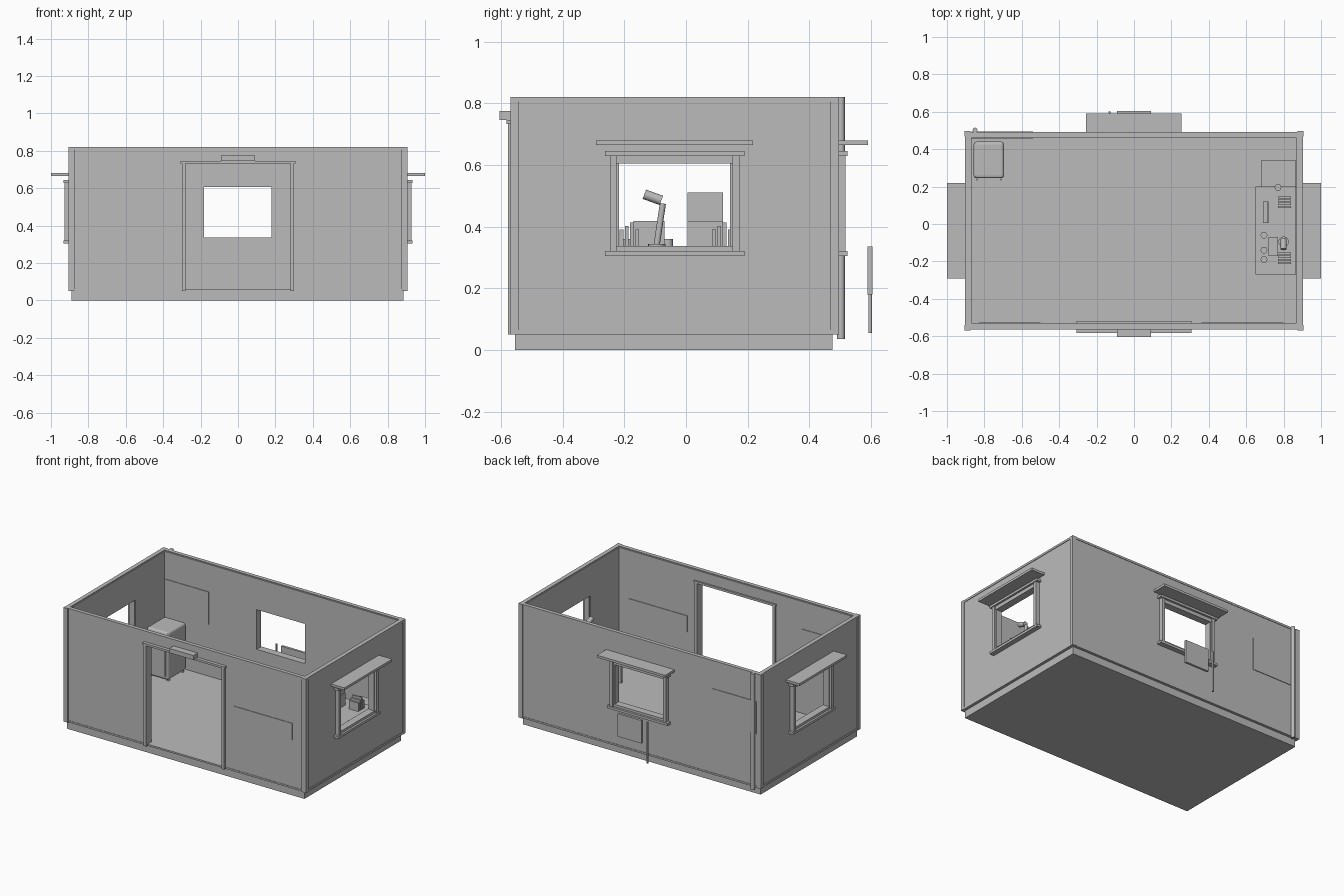
import bpy
import math
from mathutils import Vector

cube = bpy.data.objects.get("Cube")
if cube:
    bpy.data.objects.remove(cube)


def material(name, value):
    m = bpy.data.materials.new(name)
    m.use_nodes = True
    colour = (value, value, value, 1)
    m.diffuse_color = colour
    m.node_tree.nodes["Principled BSDF"].inputs["Base Color"].default_value = colour
    return m


GREY = material("plain grey", 0.5)


def finish(ob, name):
    ob.name = name
    ob.data.materials.append(GREY)
    return ob


def box(name, x, y, z):
    """Box from its (min, max) range on each axis."""
    ranges = (x, y, z)
    bpy.ops.mesh.primitive_cube_add(size=1, location=[sum(r) / 2 for r in ranges])
    ob = bpy.context.object
    ob.scale = [r[1] - r[0] for r in ranges]
    bpy.ops.object.transform_apply(location=False, rotation=False, scale=True)
    return finish(ob, name)


def rod(name, start, end, radius, sides=12):
    """Round bar between two points."""
    a, b = Vector(start), Vector(end)
    bpy.ops.mesh.primitive_cylinder_add(vertices=sides, radius=radius,
                                        depth=(b - a).length, location=(a + b) / 2)
    ob = bpy.context.object
    ob.rotation_euler = (b - a).to_track_quat("Z", "Y").to_euler()
    bpy.ops.object.shade_smooth_by_angle(angle=math.radians(40))
    return finish(ob, name)


def cut(target, name, x, y, z):
    cutter = box(name, x, y, z)
    cutter.hide_render = True
    cutter.hide_set(True)
    cutter.display_type = "WIRE"
    mod = target.modifiers.new(name, "BOOLEAN")
    mod.operation = "DIFFERENCE"
    mod.solver = "EXACT"
    mod.object = cutter


def bevel(ob, width):
    mod = ob.modifiers.new("rounded edges", "BEVEL")
    mod.width = width
    mod.segments = 3
    return ob


# Plinth and walls
box("plinth", (-0.89, 0.885), (-0.555, 0.475), (0, 0.052))
walls = box("walls", (-0.9, 0.9), (-0.56, 0.49), (0.05, 0.815))
cut(walls, "room_cutter", (-0.87, 0.87), (-0.53, 0.46), (0.06, 0.9))
cut(walls, "door_cutter", (-0.285, 0.285), (-0.7, -0.5), (0.06, 0.735))
cut(walls, "side_window_cutter", (-1.1, 1.1), (-0.225, 0.16), (0.335, 0.605))
cut(walls, "back_window_cutter", (-0.185, 0.18), (0.4, 0.6), (0.335, 0.605))

# Corner posts, top rails and bottom rails
for x in (-0.89, 0.89):
    for y in (-0.555, 0.482):
        box("corner_post", (x - 0.016, x + 0.016), (y - 0.014, y + 0.014), (0.05, 0.82))
    for z in (0.057, 0.813):
        box("side_rail", (x - 0.014, x + 0.014), (-0.56, 0.49), (z - 0.007, z + 0.007))
for y in (-0.55, 0.48):
    box("top_rail", (-0.9, 0.9), (y - 0.013, y + 0.013), (0.806, 0.82))
    box("bottom_rail", (-0.9, 0.9), (y - 0.013, y + 0.013), (0.05, 0.061))


# Window frames with awnings, each placed against one wall
def window(name, centre, place):
    """place maps (along wall, out from wall) ranges to x and y ranges."""
    def part(label, along, out, z):
        shifted = (centre + along[0], centre + along[1])
        box(name + label, *place(shifted, out), z)

    for s in (-1, 1):
        part("_jamb", sorted((s * 0.188, s * 0.21)), (-0.03, 0.028), (0.32, 0.632))
        part("_inner_jamb", sorted((s * 0.18, s * 0.192)), (-0.025, 0.015), (0.33, 0.61))
    part("_sill", (-0.226, 0.226), (-0.03, 0.034), (0.305, 0.321))
    part("_inner_sill", (-0.195, 0.195), (-0.03, 0.02), (0.321, 0.337))
    part("_head", (-0.226, 0.226), (-0.02, 0.034), (0.629, 0.645))
    part("_inner_head", (-0.195, 0.195), (-0.03, 0.02), (0.605, 0.629))
    part("_awning", (-0.255, 0.255), (0, 0.1), (0.664, 0.68))


window("left_window", -0.037, lambda a, o: ((0.9 + o[0], 0.9 + o[1]), a))
window("right_window", -0.037, lambda a, o: ((-0.9 - o[1], -0.9 - o[0]), a))
window("back_window", -0.002, lambda a, o: (a, (0.49 + o[0], 0.49 + o[1])))

# Door frame and the lamp box over it
for s in (-1, 1):
    box("door_jamb", sorted((s * 0.282, s * 0.3)), (-0.578, -0.52), (0.05, 0.735))
box("door_head", (-0.307, 0.307), (-0.582, -0.518), (0.732, 0.746))
box("door_lamp_box", (-0.09, 0.09), (-0.605, -0.56), (0.745, 0.775))

# Wall boards
box("front_board", (0.36, 0.8), (-0.564, -0.526), (0.38, 0.49))
box("inside_board", (-0.83, -0.5), (-0.532, -0.526), (0.41, 0.63))
box("back_board", (-0.87, -0.54), (0.456, 0.494), (0.41, 0.63))

# Drain pipe and the hanging board behind the back window
rod("drain_pipe", (-0.85, 0.502, 0.035), (-0.85, 0.502, 0.82), 0.013)
box("hanging_board", (-0.09, 0.09), (0.588, 0.604), (0.18, 0.335))
rod("hanging_pole", (-0.13, 0.597, 0.055), (-0.13, 0.597, 0.335), 0.006)

# Refrigerator on short feet
bevel(box("refrigerator", (-0.857, -0.695), (0.245, 0.44), (0.07, 0.39)), 0.015)
for x in (-0.84, -0.71):
    rod("refrigerator_handle", (x, 0.238, 0.1), (x, 0.238, 0.36), 0.005)
    for y in (0.27, 0.42):
        rod("refrigerator_foot", (x, y, 0.055), (x, y, 0.08), 0.01)

# Desk with a low cabinet beside it
box("desk_top", (0.65, 0.865), (-0.27, 0.2), (0.315, 0.333))
for y in (-0.265, 0.18):
    box("desk_side", (0.66, 0.86), (y, y + 0.015), (0.06, 0.316))
box("desk_back", (0.85, 0.865), (-0.265, 0.195), (0.06, 0.316))
box("cabinet", (0.68, 0.865), (0.2, 0.34), (0.06, 0.3))

# Screen, books, cups and boxes on the desk
box("screen", (0.69, 0.715), (0.005, 0.12), (0.415, 0.51))
box("screen_base", (0.69, 0.72), (0.005, 0.12), (0.332, 0.416))
box("desk_box", (0.72, 0.77), (-0.17, -0.07), (0.332, 0.418))
for i in range(4):
    height = 0.39 + 0.012 * (i % 3)
    for y in (-0.215, 0.085):
        y += i * 0.017
        box("book", (0.77, 0.84), (y, y + 0.012), (0.332, height))
for x, y in ((0.695, -0.06), (0.695, -0.14), (0.695, -0.19), (0.77, 0.195)):
    rod("cup", (x, y, 0.332), (x, y, 0.36), 0.018, 16)

# Desk lamp
elbow, neck = (0.8, -0.075, 0.475), (0.8, -0.08, 0.485)
rod("lamp_foot", (0.8, -0.095, 0.332), (0.8, -0.095, 0.343), 0.028, 16)
rod("lamp_arm", (0.8, -0.095, 0.34), elbow, 0.01)
rod("lamp_shade", neck, (0.8, -0.135, 0.505), 0.016)
